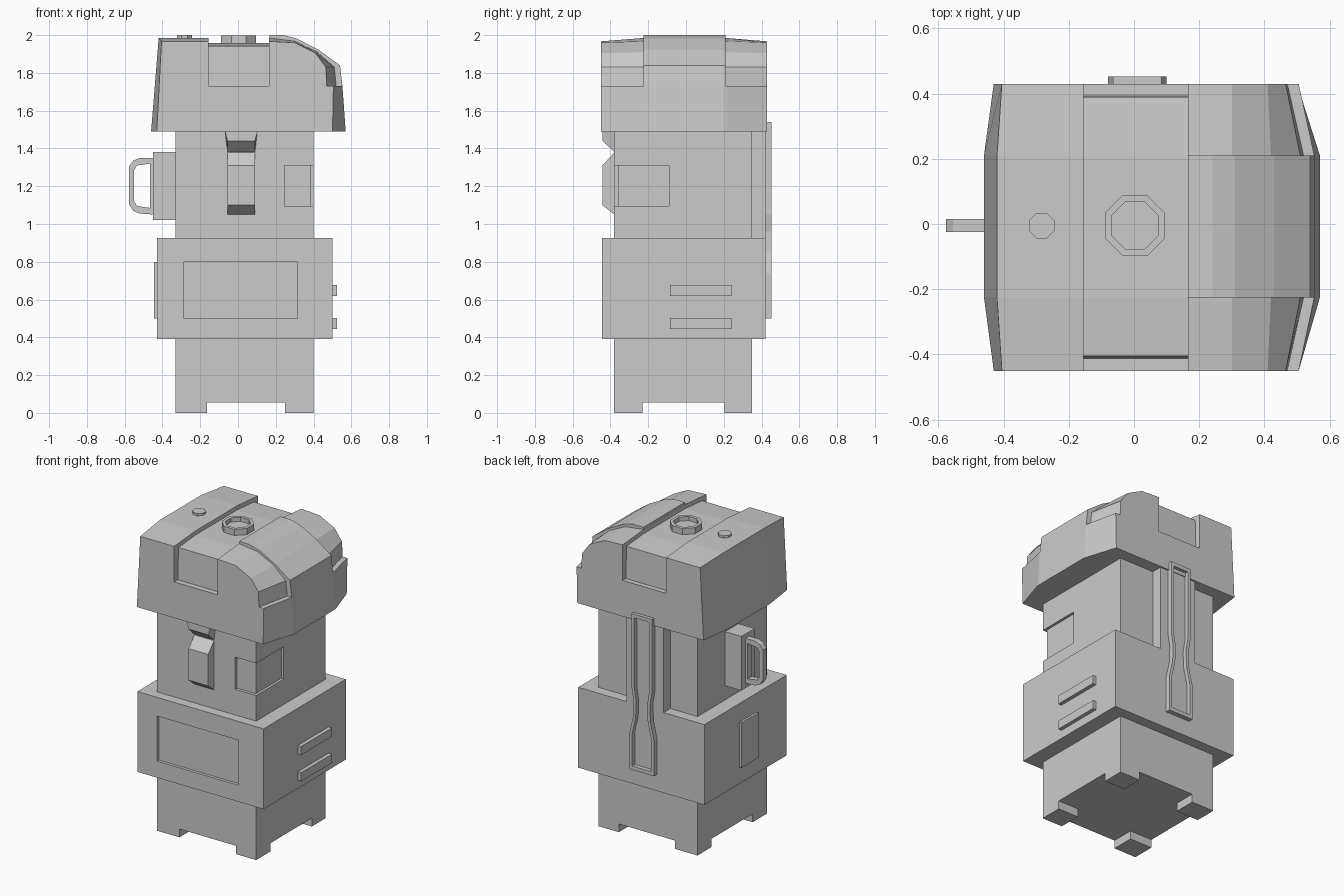
import bpy, bmesh
from math import pi, cos, sin

if "Cube" in bpy.data.objects:
    bpy.data.objects.remove(bpy.data.objects["Cube"])


def loft(name, rings):
    """Closed solid through a list of equal-length 3D rings."""
    bm = bmesh.new()
    vs = [[bm.verts.new(p) for p in r] for r in rings]
    n = len(vs[0])
    for a, b in zip(vs, vs[1:]):
        for i in range(n):
            j = (i + 1) % n
            bm.faces.new((a[i], a[j], b[j], b[i]))
    bm.faces.new(vs[0][::-1])
    bm.faces.new(vs[-1])
    bmesh.ops.recalc_face_normals(bm, faces=bm.faces)
    me = bpy.data.meshes.new(name)
    bm.to_mesh(me)
    bm.free()
    ob = bpy.data.objects.new(name, me)
    bpy.context.collection.objects.link(ob)
    return ob


def prism(name, axis, pts, a, b):
    """Extrude a 2D profile along an axis from a to b."""
    put = {'x': lambda p, t: (t, p[0], p[1]),
           'y': lambda p, t: (p[0], t, p[1]),
           'z': lambda p, t: (p[0], p[1], t)}[axis]
    return loft(name, [[put(p, t) for p in pts] for t in (a, b)])


def box(name, x0, x1, y0, y1, z0, z1):
    return prism(name, 'z', [(x0, y0), (x1, y0), (x1, y1), (x0, y1)], z0, z1)


def octagon(r, x, y):
    return [(x + r * cos(pi / 8 + i * pi / 4), y + r * sin(pi / 8 + i * pi / 4)) for i in range(8)]


def cut(ob, cutter):
    """Subtract the cutter, then throw it away."""
    m = ob.modifiers.new("cut", 'BOOLEAN')
    m.operation, m.solver, m.object = 'DIFFERENCE', 'EXACT', cutter
    bpy.context.view_layer.objects.active = ob
    bpy.ops.object.modifier_apply(modifier=m.name)
    bpy.data.objects.remove(cutter, do_unlink=True)


# Column with four corner feet
column = box("column", -.33, .40, -.38, .35, 0, 1.52)
cut(column, box("foot_gap_y", -.165, .25, -1, 1, -.1, .055))
cut(column, box("foot_gap_x", -1, 1, -.23, .205, -.1, .055))
# Shallow recess wrapped around the front right corner
cut(column, prism("corner_recess", 'z', [(.245, -.5), (.5, -.5), (.5, -.09), (.383, -.09),
                                         (.383, -.36), (.245, -.36)], 1.095, 1.31))

# Wide belt with front panel recess, side bars and left plate
belt = box("belt", -.43, .50, -.445, .42, .39, .925)
cut(belt, box("panel_recess", -.285, .315, -.6, -.425, .5, .8))
for i, z in enumerate((.445, .62)):
    box(f"side_bar_{i + 1}", .49, .525, -.085, .24, z, z + .057)
box("left_plate", -.445, -.42, -.125, .05, .5, .8)

# Back spine and the long recessed channel on it
box("back_spine", -.13, .145, .33, .42, .9, 1.5)
half = [(.5, .09), (.74, .09), (.85, .065), (.96, .06), (1.05, .075), (1.54, .075)]


def strip(d, dz):
    side = [(w - d, min(max(z, .5 + dz), 1.54 - dz)) for z, w in half]
    return [(.01 + w, z) for w, z in side] + [(.01 - w, z) for w, z in side[::-1]]


channel = prism("back_channel", 'y', strip(0, 0), .40, .452)
cut(channel, prism("channel_recess", 'y', strip(.02, .025), .425, .6))

# Left lug and carry handle
box("lug", -.45, -.32, -.08, .06, 1.02, 1.38)
handle = prism("handle", 'y', [(-.44, 1.05), (-.52, 1.055), (-.555, 1.07), (-.577, 1.105), (-.577, 1.305),
                               (-.555, 1.335), (-.52, 1.35), (-.44, 1.35)], -.025, .015)
cut(handle, prism("handle_hole", 'y', [(-.465, 1.085), (-.535, 1.095), (-.55, 1.12), (-.55, 1.285),
                                       (-.535, 1.31), (-.465, 1.32)], -.2, .2))

# Front latch: lower block and tapered hook above
prism("latch_block", 'x', [(-.36, 1.05), (-.38, 1.05), (-.442, 1.10), (-.442, 1.31),
                           (-.378, 1.38), (-.36, 1.38)], -.055, .09)
hook = [(-.36, 1.38, 0), (-.378, 1.38, 0), (-.442, 1.44, 0), (-.442, 1.50, .016), (-.36, 1.50, .016)]
loft("latch_hook", [[(-.055 - t, y, z) for y, z, t in hook], [(.09 + t, y, z) for y, z, t in hook]])

# Head: narrower end profiles, fuller middle profile
end = [(-.43, 1.49), (-.405, 1.967), (.165, 1.967), (.30, 1.96), (.41, 1.905),
       (.465, 1.83), (.47, 1.73), (.505, 1.73), (.50, 1.49)]
mid = [(-.46, 1.49), (-.42, 1.985), (.165, 1.985), (.30, 1.968), (.42, 1.91),
       (.51, 1.83), (.52, 1.73), (.553, 1.73), (.57, 1.49)]
head = loft("head", [[(x, y, z) for x, z in p] for p, y in
                     ((end, -.45), (mid, -.225), (mid, .21), (end, .43))])
# Centre groove running up the front, over the top and down the back
cut(head, prism("head_groove", 'x', [(-.6, 1.73), (-.412, 1.73), (-.405, 1.942), (-.225, 1.957), (.21, 1.957),
                                     (.39, 1.942), (.397, 1.73), (.6, 1.73), (.6, 2.2), (-.6, 2.2)],
                -.155, .165))
# Raised curved band on the right side
prism("head_band", 'y', [(.166, 1.90), (.166, 2.0), (.24, 2.0), (.31, 1.982), (.43, 1.92), (.54, 1.84),
                         (.553, 1.73), (.40, 1.73)], -.225, .21)

# Top ring and small button
ring = prism("top_ring", 'z', octagon(.1, .003, -.005), 1.94, 1.998)
cut(ring, prism("ring_hole", 'z', octagon(.078, .003, -.005), 1.97, 2.2))
prism("button", 'z', octagon(.042, -.283, -.005), 1.97, 2.0)
